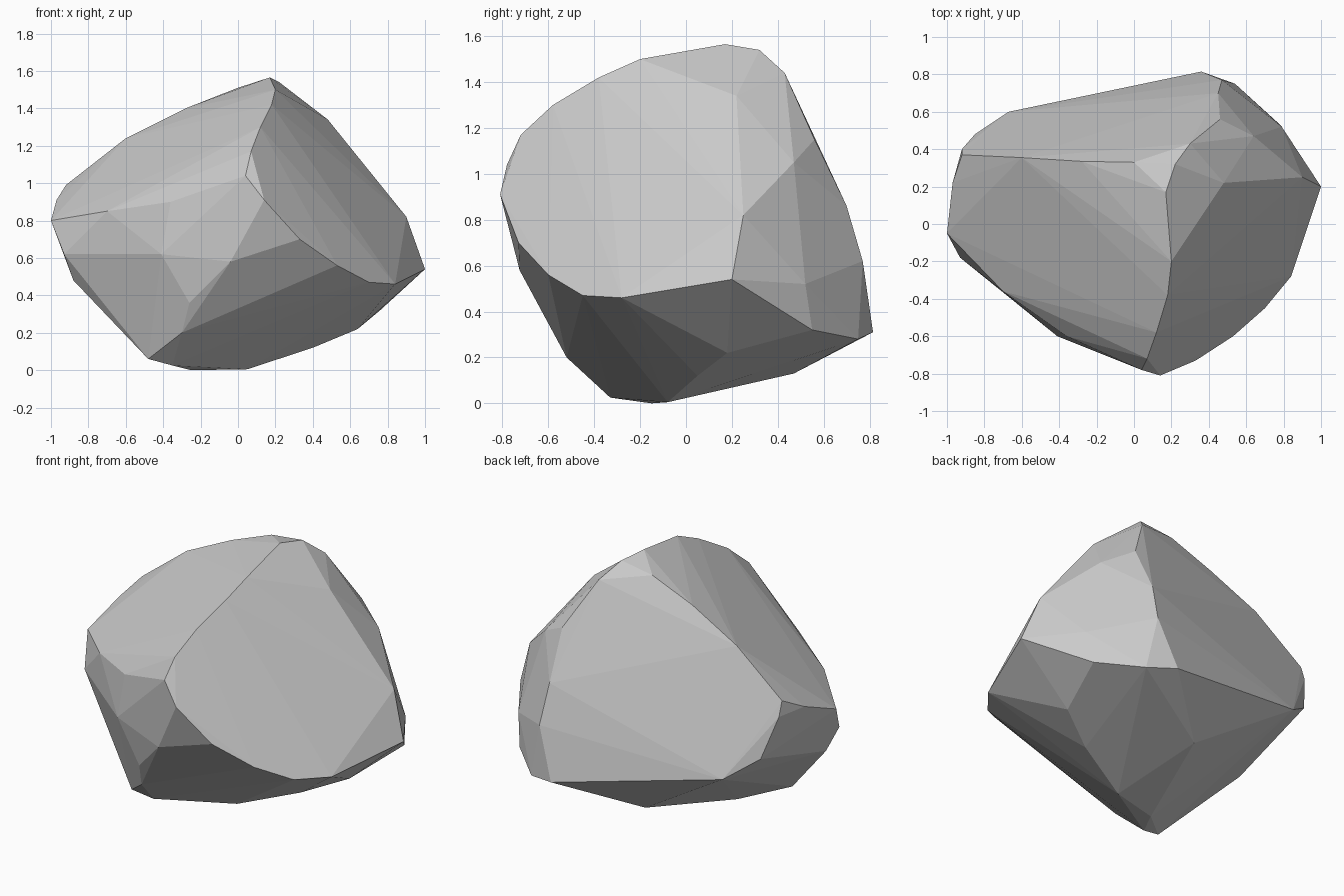
import bpy, bmesh, math

# Worn edges of the boulder, each a short path around its bulk
front_ridge = [(.14, -.81, .91), (.04, -.78, 1.04), (.07, -.72, 1.17), (.12, -.58, 1.3),
               (.18, -.38, 1.42), (.2, -.2, 1.5), (.17, .17, 1.565)]
back_ridge = [(.22, .32, 1.54), (.0, .33, 1.51), (-.28, .335, 1.4),
              (-.6, .355, 1.24), (-.92, .37, .99)]
right_edge = [(.33, -.73, .7), (.53, -.6, .56), (.7, -.45, .47), (.84, -.28, .46),
              (1, .2, .54)]
back_right = [(.9, .25, .82), (.48, .22, 1.34), (.3, .43, 1.44), (.46, .56, 1.15),
              (.64, .47, 1.05), (.45, .7, .86), (.47, .77, .62), (.79, .52, .52)]
lower_back = [(.76, .55, .32), (.54, .75, .28), (.36, .815, .31),
              (-.67, .6, .52), (-.85, .48, .65), (-.92, .4, .9)]
left_edge = [(-.97, .22, .91), (-1, -.05, .8), (-.88, -.12, .48), (-.93, -.18, .62),
             (-.7, -.36, .85), (-.36, -.6, .9), (-.41, -.6, .62), (-.04, -.725, .58)]
foot = [(-.26, -.6, .36), (-.3, -.52, .2), (-.48, -.36, .06), (-.35, -.33, .025),
        (-.25, -.15, 0), (.05, -.08, .005), (-.05, .47, .13), (.4, .05, .12),
        (.64, .18, .22), (.5, -.3, .32)]


def hull_object(name, paths):
    bm = bmesh.new()
    for path in paths:
        for p in path:
            bm.verts.new(p)
    bmesh.ops.convex_hull(bm, input=bm.verts[:])
    loose = [v for v in bm.verts if not v.link_faces]
    bmesh.ops.delete(bm, geom=loose, context='VERTS')
    # merge nearly coplanar triangles into broad chipped facets
    bmesh.ops.dissolve_limit(bm, angle_limit=math.radians(2),
                             verts=bm.verts[:], edges=bm.edges[:])
    bmesh.ops.recalc_face_normals(bm, faces=bm.faces[:])
    me = bpy.data.meshes.new(name)
    bm.to_mesh(me)
    bm.free()
    ob = bpy.data.objects.new(name, me)
    bpy.context.collection.objects.link(ob)
    return ob


# Boulder
hull_object("boulder", [front_ridge, back_ridge, right_edge, back_right,
                        lower_back, left_edge, foot])
